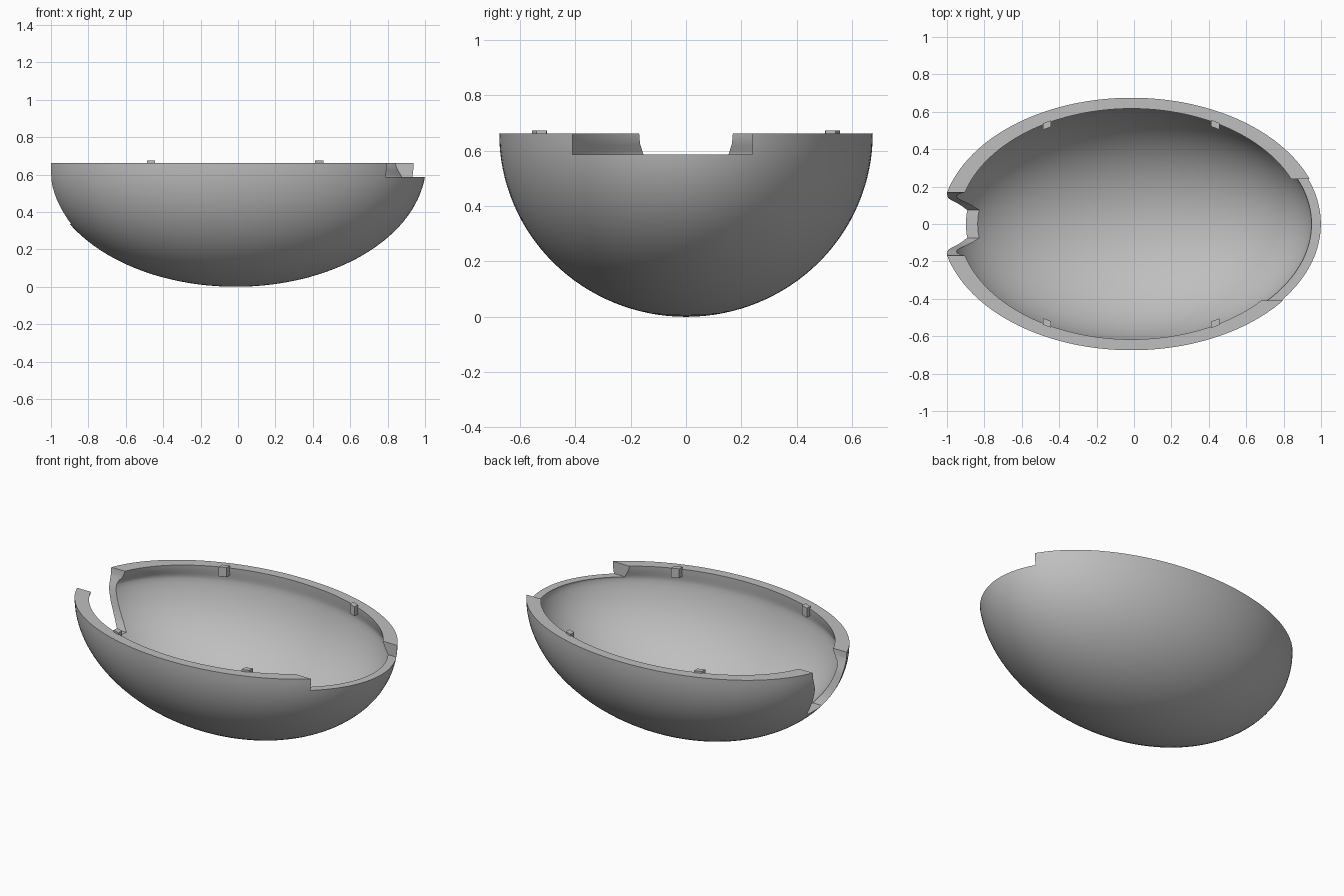
import bpy, bmesh
from math import sin, cos, pi, radians, sqrt

cube = bpy.data.objects.get("Cube")
if cube:
    bpy.data.objects.remove(cube, do_unlink=True)

RIM_Z, CENTRE_X = 0.662, -0.013
SEGMENTS, STEPS = 128, 32

grey = bpy.data.materials.new("plain grey")
grey.use_nodes = True
colour = (0.52, 0.52, 0.52, 1)
grey.diffuse_color = colour
grey.node_tree.nodes["Principled BSDF"].inputs["Base Color"].default_value = colour


def finish(bm, name):
    bmesh.ops.recalc_face_normals(bm, faces=bm.faces)
    mesh = bpy.data.meshes.new(name)
    bm.to_mesh(mesh)
    bm.free()
    mesh.materials.append(grey)
    obj = bpy.data.objects.new(name, mesh)
    bpy.context.collection.objects.link(obj)
    return obj


def prism(name, outline, axis, start, end):
    """Extrude a 2D outline along x or z."""
    bm = bmesh.new()
    place = (lambda p, d: (d, p[0], p[1])) if axis == "x" else (lambda p, d: (p[0], p[1], d))
    face = bm.faces.new([bm.verts.new(place(p, start)) for p in outline])
    out = bmesh.ops.extrude_face_region(bm, geom=[face])
    moved = [v for v in out["geom"] if isinstance(v, bmesh.types.BMVert)]
    offset = place((0, 0), end - start)
    bmesh.ops.translate(bm, verts=moved, vec=offset)
    return finish(bm, name)


def bowl_rings(a, b, c, top):
    """Elliptical rings (x radius, y radius, z) from near the bottom up to top."""
    end = pi / 2 - math_asin((RIM_Z - top) / c)
    return [(a * sin(t), b * sin(t), RIM_Z - c * cos(t))
            for t in (end * i / STEPS for i in range(1, STEPS + 1))]


def math_asin(v):
    from math import asin
    return asin(v)


# Hollow half-egg: outer skin, flat rim, thickened lip, inner cavity
outer = bowl_rings(1.019, 0.675, RIM_Z, RIM_Z)
lip = [(0.927, 0.617, RIM_Z), (0.931, 0.618, 0.645), (0.942, 0.620, 0.62),
       (0.956, 0.622, 0.60), (0.963, 0.623, 0.585)]
inner = bowl_rings(0.975, 0.63, 0.61, 0.57)
rings = outer + lip + inner[::-1]

bm = bmesh.new()
loops = [[bm.verts.new((CENTRE_X + rx * cos(2 * pi * k / SEGMENTS), ry * sin(2 * pi * k / SEGMENTS), z))
          for k in range(SEGMENTS)] for rx, ry, z in rings]
for low, high in zip(loops, loops[1:]):
    for k in range(SEGMENTS):
        n = (k + 1) % SEGMENTS
        bm.faces.new((low[k], low[n], high[n], high[k]))
for loop, z in ((loops[0], 0), (loops[-1], RIM_Z - 0.61)):
    pole = bm.verts.new((CENTRE_X, 0, z))
    for k in range(SEGMENTS):
        bm.faces.new((pole, loop[k], loop[(k + 1) % SEGMENTS]))
shell = finish(bm, "egg_shell")

# Wide shallow notch at one end, tall tapering slot at the other
notch = prism("notch_cutter", [(-0.41, 0.587), (0.24, 0.587), (0.24, 0.9), (-0.41, 0.9)], "x", 0.5, 1.3)
half = [(0.075, 0.335), (0.098, 0.38), (0.115, 0.43), (0.128, 0.49),
        (0.14, 0.55), (0.155, 0.59), (0.166, 0.625), (0.17, 0.67), (0.17, 0.9)]
slot = prism("slot_cutter", half + [(-y, z) for y, z in reversed(half)], "x", -1.3, -0.7)

bpy.context.view_layer.objects.active = shell
for cutter in (notch, slot):
    cutter.hide_render = True
    mod = shell.modifiers.new("cut", "BOOLEAN")
    mod.operation, mod.solver, mod.object = "DIFFERENCE", "EXACT", cutter
    bpy.ops.object.modifier_apply(modifier=mod.name)
    bpy.data.objects.remove(cutter, do_unlink=True)

bpy.ops.object.select_all(action="DESELECT")
shell.select_set(True)
bpy.ops.object.shade_smooth_by_angle(angle=radians(30))

# Four small locating tabs just inside the rim
for x, end in ((-0.465, "right"), (0.435, "left")):
    for side, place in ((-1, "front"), (1, "back")):
        edge = lambda px: 0.617 * sqrt(1 - ((px - CENTRE_X) / 0.927) ** 2)
        x0, x1 = x - 0.022, x + 0.022
        outline = [(x0, side * (edge(x0) - 0.027)), (x1, side * (edge(x1) - 0.027)),
                   (x1, side * (edge(x1) + 0.008)), (x0, side * (edge(x0) + 0.008))]
        prism(f"{place}_{end}_tab", outline, "z", 0.615, 0.674)
